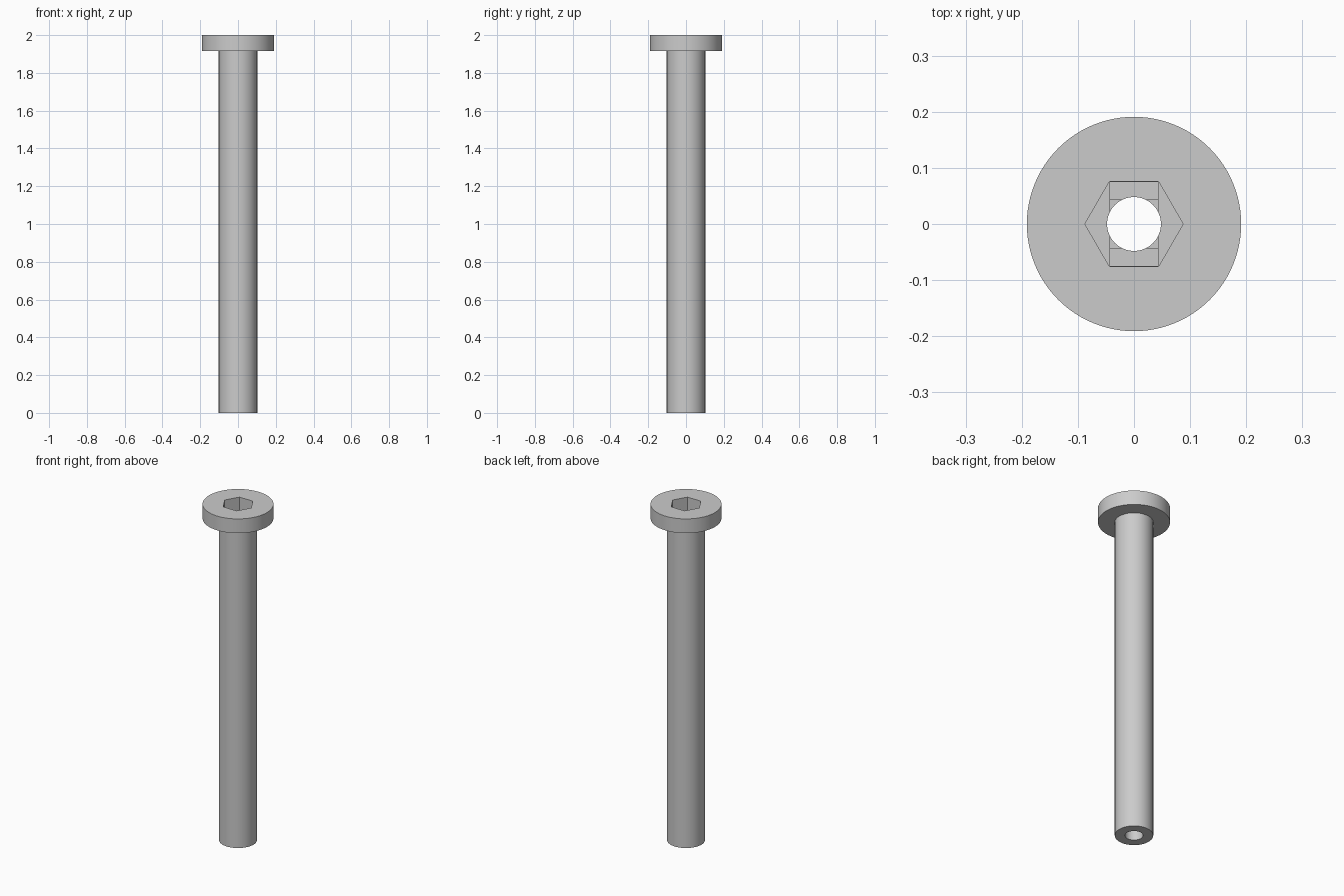
import bpy, bmesh, math

if "Cube" in bpy.data.objects:
    bpy.data.objects.remove(bpy.data.objects["Cube"])

STEEL = bpy.data.materials.new("grey_metal")
STEEL.diffuse_color = (0.6, 0.6, 0.6, 1)
STEEL.use_nodes = True
STEEL.node_tree.nodes["Principled BSDF"].inputs["Base Color"].default_value = STEEL.diffuse_color
SEG = 96


def prism(name, outline, z0, z1):
    """Vertical prism over a 2D outline."""
    bm = bmesh.new()
    base = bm.faces.new([bm.verts.new((x, y, z0)) for x, y in outline])
    top = bmesh.ops.extrude_face_region(bm, geom=[base])["geom"]
    bmesh.ops.translate(bm, vec=(0, 0, z1 - z0),
                        verts=[v for v in top if isinstance(v, bmesh.types.BMVert)])
    bmesh.ops.recalc_face_normals(bm, faces=bm.faces)
    return finish(name, bm)


def finish(name, bm):
    mesh = bpy.data.meshes.new(name)
    bm.to_mesh(mesh)
    bm.free()
    mesh.materials.append(STEEL)
    obj = bpy.data.objects.new(name, mesh)
    bpy.context.collection.objects.link(obj)
    return obj


def ring(r, n):
    return [(r * math.cos(2 * math.pi * i / n), r * math.sin(2 * math.pi * i / n))
            for i in range(n)]


def rect(x, y):
    return [(-x, -y), (x, -y), (x, y), (-x, y)]


# Shank and flat head, turned from one profile
bm = bmesh.new()
profile = [(0.102, 0), (0.102, 1.915), (0.191, 1.915), (0.191, 2.0)]
rings = [[bm.verts.new((x, y, z)) for x, y in ring(r, SEG)] for r, z in profile]
for a, b in zip(rings, rings[1:]):
    for i in range(SEG):
        j = (i + 1) % SEG
        bm.faces.new((a[i], a[j], b[j], b[i]))
bm.faces.new(rings[0][::-1])
bm.faces.new(rings[-1])
bmesh.ops.recalc_face_normals(bm, faces=bm.faces)
bolt = finish("bolt", bm)

# Through bore, then the stepped floor of the socket, then the hex socket
cutters = [
    prism("bore_cutter", ring(0.048, 48), -0.1, 2.1),
    prism("square_step_cutter", rect(0.0428, 0.0428), 1.86, 2.06),
    prism("slot_step_cutter", rect(0.0432, 0.0752), 1.87, 2.07),
    prism("hex_socket_cutter", ring(0.0875, 6), 1.88, 2.08),
]
bpy.context.view_layer.objects.active = bolt
bolt.select_set(True)
for cutter in cutters:
    mod = bolt.modifiers.new(cutter.name, "BOOLEAN")
    mod.operation = "DIFFERENCE"
    mod.solver = "EXACT"
    mod.object = cutter
    bpy.ops.object.modifier_apply(modifier=mod.name)
    bpy.data.objects.remove(cutter)

bpy.ops.object.shade_smooth_by_angle(angle=math.radians(30))
